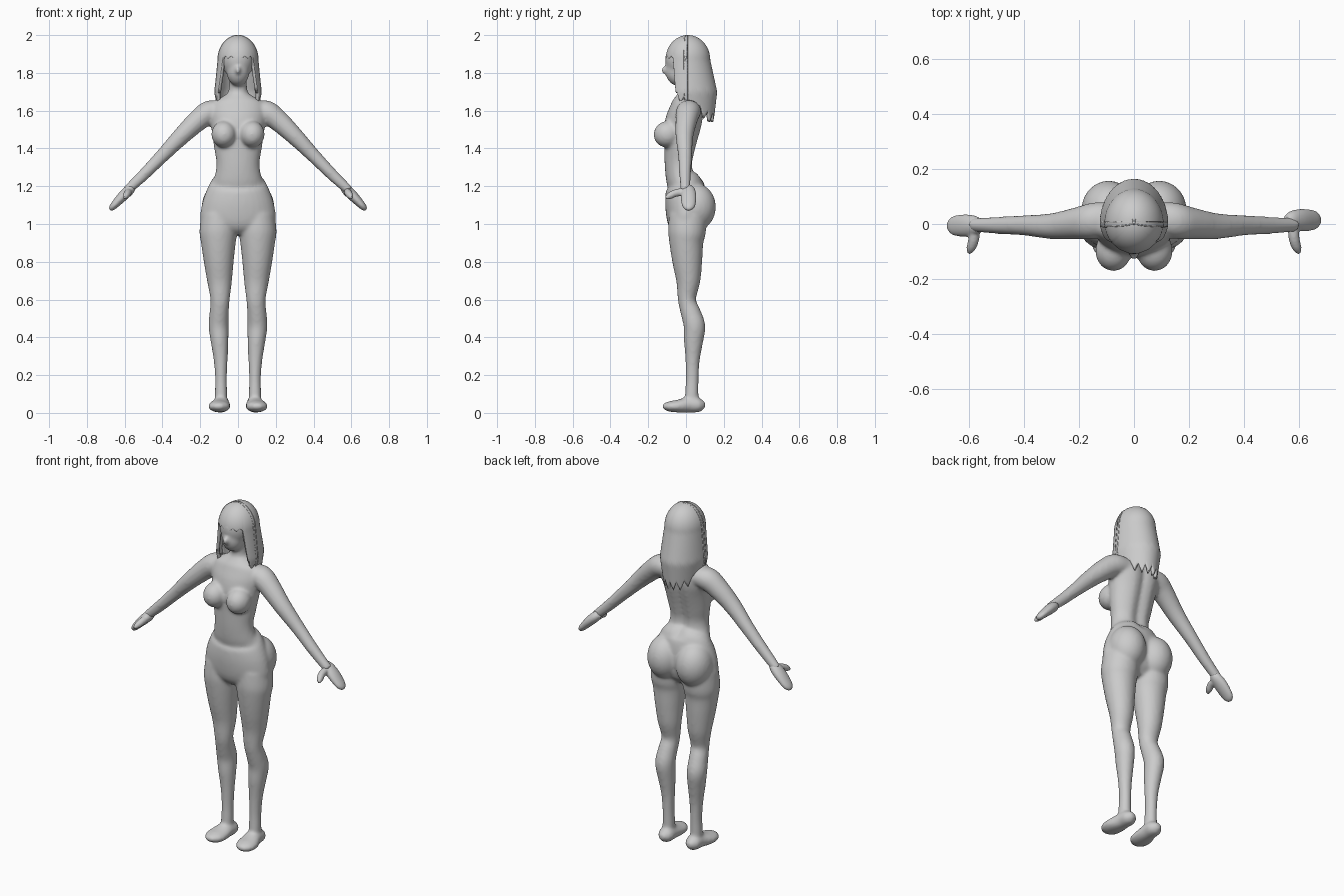
import bpy, bmesh, math
from mathutils import Vector, Matrix

cube = bpy.data.objects.get("Cube")
if cube:
    bpy.data.objects.remove(cube)

grey = bpy.data.materials.new("light grey")
grey.use_nodes = True
colour = (0.6, 0.6, 0.6, 1)
grey.diffuse_color = colour
grey.node_tree.nodes["Principled BSDF"].inputs["Base Color"].default_value = colour

SEGMENTS, STEPS = 32, 4


def spline(rows):
    """Smooth curve through rows of (x, y, z, side radius, other radius)."""
    pts = [Vector(r) for r in rows]
    ext = [2 * pts[0] - pts[1]] + pts + [2 * pts[-1] - pts[-2]]
    out = []
    for a, b, c, d in zip(ext, ext[1:], ext[2:], ext[3:]):
        for k in range(STEPS):
            t = k / STEPS
            out.append(b + (c - a) * t / 2 + (a * 2 - b * 5 + c * 4 - d) * t * t / 2
                       + (b * 3 - a - c * 3 + d) * t ** 3 / 2)
    return out + [pts[-1]]


def tube(bm, rows, side, sign=1):
    """Closed elliptical loft along a path, mirrored in x by sign."""
    curve = spline(rows)
    centres = [Vector(p[:3]) for p in curve]
    side, rings = Vector(side), []
    for i, p in enumerate(curve):
        tangent = centres[min(i + 1, len(curve) - 1)] - centres[max(i - 1, 0)]
        up = tangent.cross(side).normalized()
        ring = []
        for k in range(SEGMENTS):
            a = math.tau * k / SEGMENTS
            co = centres[i] + side * p[3] * math.cos(a) + up * p[4] * math.sin(a)
            ring.append(bm.verts.new((co.x * sign, co.y, co.z)))
        rings.append(ring)
    for r, q in zip(rings, rings[1:]):
        for k in range(SEGMENTS):
            n = (k + 1) % SEGMENTS
            bm.faces.new((r[k], r[n], q[n], q[k]))
    bm.faces.new(rings[0])
    bm.faces.new(rings[-1])
    return [v for r in rings for v in r]


def ball(bm, centre, radii, tilt=0):
    m = (Matrix.Translation(centre) @ Matrix.Rotation(tilt, 4, "X")
         @ Matrix.Diagonal((*radii, 1)))
    bmesh.ops.create_uvsphere(bm, u_segments=32, v_segments=20, radius=1, matrix=m)


def finish(bm, name):
    bmesh.ops.recalc_face_normals(bm, faces=bm.faces)
    for f in bm.faces:
        f.smooth = True
    mesh = bpy.data.meshes.new(name)
    bm.to_mesh(mesh)
    bm.free()
    mesh.materials.append(grey)
    ob = bpy.data.objects.new(name, mesh)
    bpy.context.collection.objects.link(ob)
    return ob


def fuse(ob, voxel, repeats):
    """Blend overlapping volumes into one smooth skin."""
    r = ob.modifiers.new("fuse", "REMESH")
    r.mode, r.voxel_size, r.use_smooth_shade = "VOXEL", voxel, True
    s = ob.modifiers.new("soften", "SMOOTH")
    s.factor, s.iterations = 0.5, repeats


X, Y = (1, 0, 0), (0, 1, 0)

# Torso and neck
body = bmesh.new()
torso = [(.005, .95, .08, .055), (0, 1, .19, .095), (0, 1.1, .192, .11),
         (-.005, 1.2, .157, .102), (-.028, 1.25, .125, .08), (-.036, 1.32, .114, .077),
         (-.03, 1.4, .126, .086), (-.018, 1.5, .14, .1), (0, 1.58, .155, .098),
         (.005, 1.64, .14, .08), (.008, 1.67, .09, .062), (.01, 1.7, .052, .05),
         (.005, 1.78, .045, .045)]
for v in tube(body, [(0, *row) for row in torso], X):
    if v.co.y > 0 and 1.24 < v.co.z < 1.64:  # spine groove
        v.co.y -= .02 * math.exp(-(v.co.x / .03) ** 2)

# Head, jaw and nose
ball(body, (0, -.02, 1.87), (.085, .09, .105))
ball(body, (0, -.045, 1.805), (.06, .064, .075), .2)
ball(body, (0, -.112, 1.815), (.013, .02, .022), -.3)

leg = [(.1, .01, 1.05, .095, .1), (.104, .005, .96, .1, .1), (.104, .002, .9, .092, .09),
       (.102, .007, .8, .079, .079), (.098, .012, .7, .066, .064), (.095, .005, .6, .051, .048),
       (.1, .025, .53, .051, .053), (.103, .045, .46, .053, .057), (.098, .04, .38, .047, .051),
       (.092, .035, .28, .037, .038), (.09, .033, .18, .031, .034), (.09, .03, .09, .033, .036),
       (.09, .03, .04, .03, .035)]
foot = [(.09, .102, .045, .015, .015), (.088, .07, .042, .042, .038), (.09, .02, .044, .046, .042),
        (.098, -.04, .036, .058, .034), (.1, -.09, .034, .052, .027), (.102, -.125, .035, .02, .012)]
arm = [(.09, .02, 1.6, .06, .05), (.15, .012, 1.592, .066, .062), (.21, .003, 1.55, .058, .057),
       (.3, -.008, 1.465, .047, .047), (.4, -.005, 1.362, .037, .037), (.5, -.005, 1.26, .031, .031),
       (.59, -.003, 1.175, .025, .025)]
for s in (1, -1):
    tube(body, leg, X, s)
    tube(body, foot, X, s)
    tube(body, arm, Y, s)
    ball(body, (s * .075, -.098, 1.475), (.066, .074, .07), .3)   # bust
    ball(body, (s * .092, .05, 1.09), (.1, .108, .125))           # seat
    ball(body, (s * .078, -.02, 1.84), (.014, .024, .035), .3)    # ear
fuse(finish(body, "body"), .009, 8)

# Mitten hands with thumbs
palm = [(.555, 0, 1.198, .02, .018), (.575, 0, 1.18, .034, .027), (.61, 0, 1.147, .041, .027),
        (.65, 0, 1.105, .037, .021), (.668, 0, 1.085, .027, .016), (.678, 0, 1.074, .01, .008)]
thumb = [(.58, 0, 1.17, .02, .022), (.583, -.05, 1.165, .02, .02), (.592, -.085, 1.15, .018, .018),
         (.6, -.107, 1.137, .008, .008)]
for s, name, shift in ((1, "left_hand", .014), (-1, "right_hand", -.006)):
    bm = bmesh.new()
    tube(bm, [(x, y + shift, z, a, b) for x, y, z, a, b in palm], Y, s)
    tube(bm, thumb, X, s)
    fuse(finish(bm, name), .005, 6)


# Long hair: a cap that falls to a ragged hem, open over the face
def blend(a, b, t):
    return a + (b - a) * max(0, min(1, t))


def hem(angle):
    back = abs(angle) / math.pi
    zigzag = abs((back * 9) % 1 - .5) * 2
    curtain = blend(1.68, 1.56, (back - .3) / .5) + .05 * zigzag - .02
    return blend(1.875 + .015 * zigzag, curtain, (back - .27) / .045)


def hair_point(angle, t):
    z = blend(2, hem(angle), 1 - math.cos(t * math.pi / 2))
    dome = math.sqrt(max(0, 1 - (max(0, z - 1.87) / .13) ** 2))
    drop = (1.87 - z) / .17
    half = blend(blend(.108, .125, drop), .1, drop - 1)
    back = blend(blend(.128, .165, drop), .145, drop - 1)
    depth = back if math.cos(angle) < 0 else .118
    return (math.sin(angle) * half * dome, .01 - math.cos(angle) * depth * dome
            - (.01 * dome if depth == back else 0), z)


bm = bmesh.new()
COLS, ROWS = 144, 32
crown = bm.verts.new((0, .01, 2))
grid = [[bm.verts.new(hair_point(math.tau * c / COLS - math.pi, r / ROWS))
         for c in range(COLS)] for r in range(1, ROWS + 1)]
for c in range(COLS):
    n = (c + 1) % COLS
    bm.faces.new((crown, grid[0][c], grid[0][n]))
    for top, low in zip(grid, grid[1:]):
        bm.faces.new((top[c], low[c], low[n], top[n]))
hair = finish(bm, "hair")
shell = hair.modifiers.new("thickness", "SOLIDIFY")
shell.thickness, shell.offset = .018, -1
